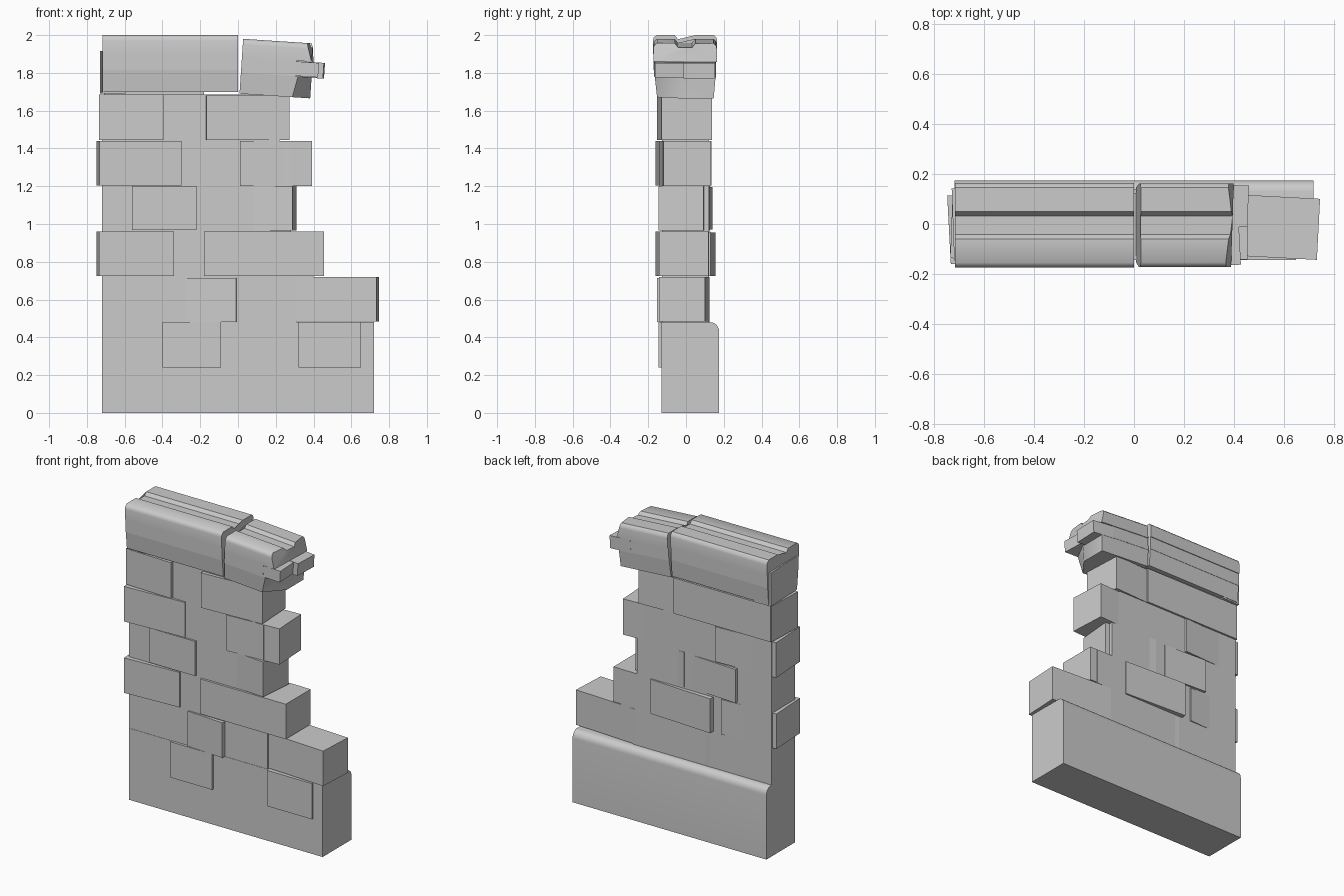
import bpy, bmesh
from math import radians, sin, cos
from mathutils import Vector, Matrix

if "Cube" in bpy.data.objects:
    bpy.data.objects.remove(bpy.data.objects["Cube"])


def finish(name, bm, smooth=False):
    bmesh.ops.recalc_face_normals(bm, faces=bm.faces)
    me = bpy.data.meshes.new(name)
    bm.to_mesh(me)
    bm.free()
    ob = bpy.data.objects.new(name, me)
    bpy.context.collection.objects.link(ob)
    for p in me.polygons:
        p.use_smooth = smooth
    if smooth:
        me.set_sharp_from_angle(angle=radians(40))
    return ob


def block(name, x0, x1, y0, y1, z0, z1, rot=0):
    """Box given by its extents, turned about its own vertical axis."""
    bm = bmesh.new()
    bmesh.ops.create_cube(bm, size=1)
    bm.transform(Matrix.Diagonal((x1 - x0, y1 - y0, z1 - z0, 1)))
    bm.transform(Matrix.Rotation(radians(rot), 4, 'Z'))
    ob = finish(name, bm)
    ob.location = ((x0 + x1) / 2, (y0 + y1) / 2, (z0 + z1) / 2)
    return ob


def prism(name, profile, x0, end, smooth=False):
    """Run a (y, z) profile along x; end(y, z) gives the far x of each point."""
    bm = bmesh.new()
    a = [bm.verts.new((x0, y, z)) for y, z in profile]
    b = [bm.verts.new((end(y, z), y, z)) for y, z in profile]
    n = len(profile)
    for i in range(n):
        j = (i + 1) % n
        bm.faces.new((a[i], a[j], b[j], b[i]))
    caps = [bm.faces.new(a), bm.faces.new(b)]
    bmesh.ops.triangulate(bm, faces=caps)
    return finish(name, bm, smooth)


# plinth with a rounded top edge at the back
arc = [(0.13 + 0.045 * sin(radians(t)), 0.43 + 0.05 * cos(radians(t)))
       for t in range(0, 91, 15)]
prism("plinth", [(-0.13, 0), (-0.13, 0.48)] + arc + [(0.175, 0)],
      -0.72, lambda y, z: 0.72, True)

# stepped wall core, one slab per course
courses = [(0.48, 0.72, 0.31), (0.72, 0.96, 0.40), (0.96, 1.2, 0.28),
           (1.2, 1.44, 0.28), (1.44, 1.685, 0.22)]
for i, (z0, z1, x1) in enumerate(courses):
    block(f"wall_core_{i}", -0.72, x1, -0.128, 0.122, z0, z1)

# loose-laid stones: x range, y range, z range, turn in degrees
stones = [
    (-0.40, -0.09, -0.145, 0.0, 0.24, 0.48, 0),
    (0.32, 0.65, -0.145, 0.0, 0.24, 0.48, 0),
    (-0.27, 0.0, -0.145, 0.115, 0.48, 0.715, -4),
    (0.285, 0.74, -0.132, 0.113, 0.485, 0.72, -3),
    (-0.742, -0.345, -0.15, 0.12, 0.725, 0.96, 3),
    (-0.18, 0.455, -0.143, 0.12, 0.725, 0.96, 0),
    (-0.29, 0.17, 0.02, 0.143, 0.725, 0.955, -3),
    (-0.56, -0.22, -0.141, 0.0, 0.968, 1.2, 0),
    (-0.085, 0.30, -0.13, 0.11, 0.965, 1.2, -5),
    (-0.47, -0.15, 0.01, 0.132, 0.97, 1.195, -3),
    (-0.742, -0.305, -0.15, 0.125, 1.205, 1.44, 3),
    (0.005, 0.385, -0.13, 0.12, 1.2, 1.44, 3),
    (-0.732, -0.39, -0.143, 0.125, 1.445, 1.685, -2),
    (-0.175, 0.265, -0.142, 0.127, 1.445, 1.68, 3),
    (-0.722, 0.0, 0.0, 0.135, 1.445, 1.685, 0),
]
for i, s in enumerate(stones):
    block(f"stone_{i}", *s)
block("cap_bed", -0.71, -0.18, -0.12, 0.12, 1.68, 1.705)

# coping stone sections, y and height above the bed
low = [(-0.155, 0), (-0.167, 0.115), (-0.03, 0.115), (0.158, 0.115),
       (0.148, 0), (-0.03, 0)]
mid = [(-0.172, 0.115), (-0.172, 0.2), (0.16, 0.2), (0.16, 0.115)]
top = [(-0.175, 0.2), (-0.175, 0.27), (-0.171, 0.287), (-0.155, 0.3),
       (-0.06, 0.3), (-0.042, 0.278), (0.033, 0.278), (0.05, 0.3),
       (0.147, 0.3), (0.161, 0.287), (0.165, 0.27), (0.165, 0.2)]

# whole coping on the left
for nm, pr in (("low", low), ("middle", mid), ("top", top)):
    ob = prism("coping_" + nm, pr, -0.717, lambda y, z: 0.0, True)
    ob.location.z = 1.7
block("coping_end_patch", -0.726, -0.6, -0.145, 0.145, 1.69, 1.915, 2)


# broken, tilted coping on the right
def top_end(y, z):
    return 0.395 - 0.3 * (z - 0.2) - 0.12 * abs(y - 0.04)


def low_end(y, z):
    return (0.30 if y < -0.1 else 0.375) + 0.2 * (z - 0.1) * (y < -0.1)


broken = [
    prism("broken_coping_low", low, 0, low_end, True),
    prism("broken_coping_middle", mid, 0, lambda y, z: 0.29, True),
    prism("broken_coping_top", top, 0, top_end, True),
    block("broken_shard_front", 0.28, 0.405, -0.168, -0.01, 0.117, 0.196, 3),
    block("broken_shard_back", 0.28, 0.438, -0.01, 0.158, 0.112, 0.198, -2),
]
tilt = (Matrix.Translation((0.008, 0, 1.69)) @ Matrix.Rotation(radians(3.8), 4, 'Y')
        @ Matrix.Diagonal((1, 0.99, 0.97, 1)))
for ob in broken:
    ob.data.transform(tilt @ Matrix.Translation(ob.location))
    ob.location = (0, 0, 0)
